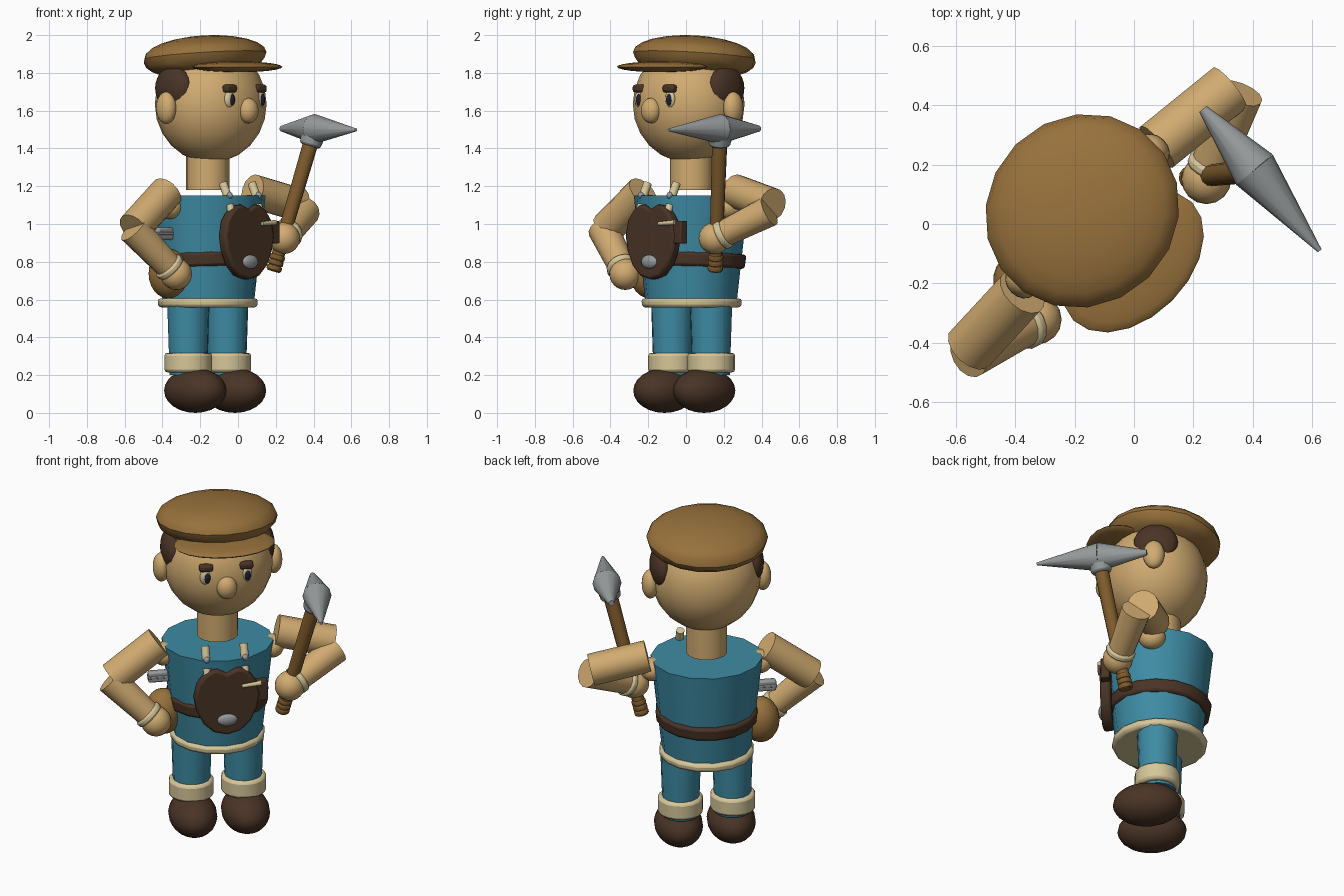
import bpy, bmesh, math
from mathutils import Matrix, Vector

if "Cube" in bpy.data.objects:
    bpy.data.objects.remove(bpy.data.objects["Cube"])

# Figure stands turned 45 degrees; parts are placed as (side, forward, up)
BASE = Matrix.Translation((-0.16, 0.03, 0)) @ Matrix.Rotation(math.radians(45), 4, 'Z')


def P(side, fwd, up):
    return Vector((side, -fwd, up))


def W(x, y, z):
    return BASE.inverted() @ Vector((x, y, z))


def mat(name, *rgb):
    m = bpy.data.materials.new(name)
    m.diffuse_color = (*rgb, 1)
    m.use_nodes = True
    m.node_tree.nodes["Principled BSDF"].inputs["Base Color"].default_value = m.diffuse_color
    return m


SKIN = mat("skin", 0.64, 0.41, 0.165)
TEAL = mat("teal_cloth", 0.048, 0.26, 0.37)
CAP = mat("cap_brown", 0.31, 0.165, 0.045)
DARK = mat("dark_leather", 0.068, 0.034, 0.019)
CREAM = mat("cream_trim", 0.67, 0.57, 0.32)
STEEL = mat("steel", 0.31, 0.33, 0.33)
WOOD = mat("handle_wood", 0.215, 0.108, 0.026)
PUPIL = mat("pupil", 0.01, 0.015, 0.03)


def finish(name, bm, local, material, bevel=0):
    bmesh.ops.recalc_face_normals(bm, faces=bm.faces)
    me = bpy.data.meshes.new(name)
    bm.to_mesh(me)
    bm.free()
    me.materials.append(material)
    me.shade_smooth()
    me.set_sharp_from_angle(angle=math.radians(40))
    ob = bpy.data.objects.new(name, me)
    bpy.context.collection.objects.link(ob)
    ob.matrix_world = BASE @ local
    if bevel:
        b = ob.modifiers.new("bevel", 'BEVEL')
        b.width, b.segments = bevel, 2
    return ob


def ball(name, c, r, material, tilt=0, seg=20):
    """Ellipsoid with radii (side, forward, up)."""
    bm = bmesh.new()
    bmesh.ops.create_uvsphere(bm, u_segments=seg, v_segments=12, radius=1)
    m = Matrix.Translation(c) @ Matrix.Rotation(math.radians(tilt), 4, 'X') @ Matrix.Diagonal((*r, 1))
    bm.transform(m)
    return finish(name, bm, Matrix(), material)


def rod(name, a, b, r1, r2, material, seg=14, flat=1, bevel=0):
    """Capped cone or cylinder from a to b."""
    d = b - a
    bm = bmesh.new()
    bmesh.ops.create_cone(bm, cap_ends=True, segments=seg, radius1=r1, radius2=r2, depth=d.length)
    m = Matrix.Translation((a + b) / 2) @ d.to_track_quat('Z', 'Y').to_matrix().to_4x4()
    bm.transform(m @ Matrix.Diagonal((1, flat, 1, 1)))
    return finish(name, bm, Matrix(), material, bevel)


def box(name, c, size, material, bevel=0.006):
    bm = bmesh.new()
    bmesh.ops.create_cube(bm, size=1)
    bm.transform(Matrix.Translation(c) @ Matrix.Diagonal((*size, 1)))
    return finish(name, bm, Matrix(), material, bevel)


# Head, neck and cap
rod("neck", P(0, 0, 1.18), P(0, 0, 1.42), 0.115, 0.115, SKIN, 16)
ball("head", P(0, 0.022, 1.635), (0.304, 0.288, 0.31), SKIN, seg=24)
ball("nose", P(0, 0.305, 1.60), (0.057, 0.05, 0.067), SKIN, seg=16)
cap = ball("cap_crown", P(0, -0.02, 1.89), (0.337, 0.318, 0.107), CAP, tilt=-5, seg=18)
for v in cap.data.vertices:  # fuller, puffier underside
    v.co.z -= 0.016 if v.co.z < 1.87 else 0
ball("cap_visor", P(0, 0.22, 1.832), (0.282, 0.188, 0.029), CAP)

for s, side in ((-1, "right"), (1, "left")):
    # Face details
    ball(side + "_ear", P(s * 0.316, 0.005, 1.615), (0.047, 0.06, 0.085), SKIN, seg=16)
    ball(side + "_hair", P(s * 0.258, 0.0, 1.72), (0.06, 0.124, 0.115), DARK)
    ball(side + "_eye", P(s * 0.113, 0.275, 1.66), (0.034, 0.02, 0.046), CREAM, seg=16)
    ball(side + "_pupil", P(s * 0.113 + 0.006, 0.288, 1.657), (0.018, 0.014, 0.031), PUPIL, seg=14)
    box(side + "_brow", P(s * 0.112, 0.276, 1.717), (0.08, 0.044, 0.044), DARK, 0.015)

    # Legs, cuffs and boots
    rod(side + "_leg", P(s * 0.145, 0, 0.2), P(s * 0.145, 0, 0.585), 0.1, 0.113, TEAL)
    rod(side + "_leg_cuff", P(s * 0.147, 0, 0.215), P(s * 0.147, 0, 0.318), 0.126, 0.126, CREAM, 16, bevel=0.016)
    ball(side + "_boot", P(s * 0.148, 0.055, 0.118), (0.134, 0.192, 0.118), DARK)

    # Strap stubs with steel buttons on chest
    rod(side + "_strap_peg", P(s * 0.108, 0.255, 1.148), P(s * 0.108, 0.222, 1.215), 0.023, 0.023, CREAM, 12)
    ball(side + "_strap_button", P(s * 0.108, 0.272, 1.152), (0.017, 0.017, 0.018), STEEL, seg=12)
    rod(side + "_apron_peg", P(s * 0.107, 0.29, 1.055), P(s * 0.107, 0.27, 1.10), 0.021, 0.021, CREAM, 12)

# Torso, belt and hem
rod("torso", P(0, 0.005, 0.58), P(0, 0.003, 1.15), 0.246, 0.31, TEAL, 14, flat=0.97)
rod("belt", P(0, 0.0, 0.77), P(0, -0.003, 0.845), 0.28, 0.288, DARK, 16, bevel=0.014)
rod("hem", P(0, 0.0, 0.558), P(0, 0.0, 0.606), 0.262, 0.266, CREAM, 16, bevel=0.016)

# Scalloped leather apron plate
half = [(0.074, 0.725), (0.132, 0.78), (0.17, 0.86), (0.184, 0.94), (0.165, 1.02),
        (0.122, 1.075), (0.085, 1.098), (0.055, 1.102), (0.025, 1.09)]
outline = [(0, 0.705)] + half + [(0, 1.075)] + [(-x, z) for x, z in reversed(half)]
bm = bmesh.new()
front = bm.faces.new([bm.verts.new(P(x, 0.318, z)) for x, z in outline])
ext = bmesh.ops.extrude_face_region(bm, geom=[front])
bmesh.ops.translate(bm, vec=(0, 0.06, 0), verts=[v for v in ext["geom"] if isinstance(v, bmesh.types.BMVert)])
finish("apron", bm, Matrix(), DARK, 0.014)
ball("apron_badge", P(0, 0.317, 0.80), (0.057, 0.022, 0.036), STEEL, seg=16)
box("tool_pocket", P(0.2, 0.285, 0.957), (0.06, 0.05, 0.12), DARK)
rod("pocket_tool", P(0.08, 0.326, 1.002), P(0.19, 0.315, 1.008), 0.01, 0.014, CREAM, 12)

# Hip pouch and small hammer head
ball("hip_pouch", P(-0.305, 0.01, 0.738), (0.105, 0.107, 0.132), CAP)
box("hip_tool", P(-0.33, 0.0, 0.949), (0.12, 0.042, 0.066), STEEL, 0.012)
box("hip_tool_rib", P(-0.33, 0.0, 0.949), (0.124, 0.048, 0.016), STEEL, 0.004)

# Arms: shoulder, elbow and hand positions
arms = {
    "right": (P(-0.335, 0.03, 1.17), P(-0.593, 0.04, 0.977), P(-0.597, 0.055, 0.96), P(-0.367, 0.13, 0.735)),
    "left": (P(0.33, 0.005, 1.175), P(0.642, 0.038, 1.102), P(0.637, 0.08, 1.06), P(0.371, 0.20, 0.925)),
}
for side, (shoulder, elbow, bend, hand) in arms.items():
    s = -1 if side == "right" else 1
    ball(side + "_shoulder", P(s * 0.305, 0.015, 1.09), (0.065, 0.075, 0.065), SKIN, seg=14)
    rod(side + "_upper_arm", shoulder, elbow, 0.09, 0.09, SKIN)
    d = (hand - bend).normalized()
    rod(side + "_forearm", bend - d * 0.02, hand - d * 0.05, 0.083, 0.071, SKIN)
    rod(side + "_wrist_cuff", hand - d * 0.075, hand - d * 0.036, 0.083, 0.083, CREAM, bevel=0.012)
    ball(side + "_hand", hand, (0.084, 0.084, 0.084), SKIN, seg=16)

# Pick: handle, grip rings, collar and two unequal spikes
foot, top = W(0.187, 0.155, 0.75), W(0.40, 0.18, 1.48)
axis = (top - foot).normalized()
rod("pick_handle", foot, top, 0.034, 0.041, WOOD, 12)
for i in range(3):
    a = foot + axis * (0.004 + 0.029 * i)
    rod("pick_grip_ring", a, a + axis * 0.027, 0.041, 0.041, WOOD, 12, bevel=0.006)
rod("pick_collar", top - axis * 0.07, top - axis * 0.01, 0.056, 0.064, STEEL, 14, bevel=0.012)
mid = W(0.405, 0.183, 1.503)
rod("pick_long_spike", mid, W(0.625, -0.09, 1.498), 0.08, 0.008, STEEL, 12)
rod("pick_short_spike", mid, W(0.232, 0.387, 1.505), 0.08, 0.016, STEEL, 12)
